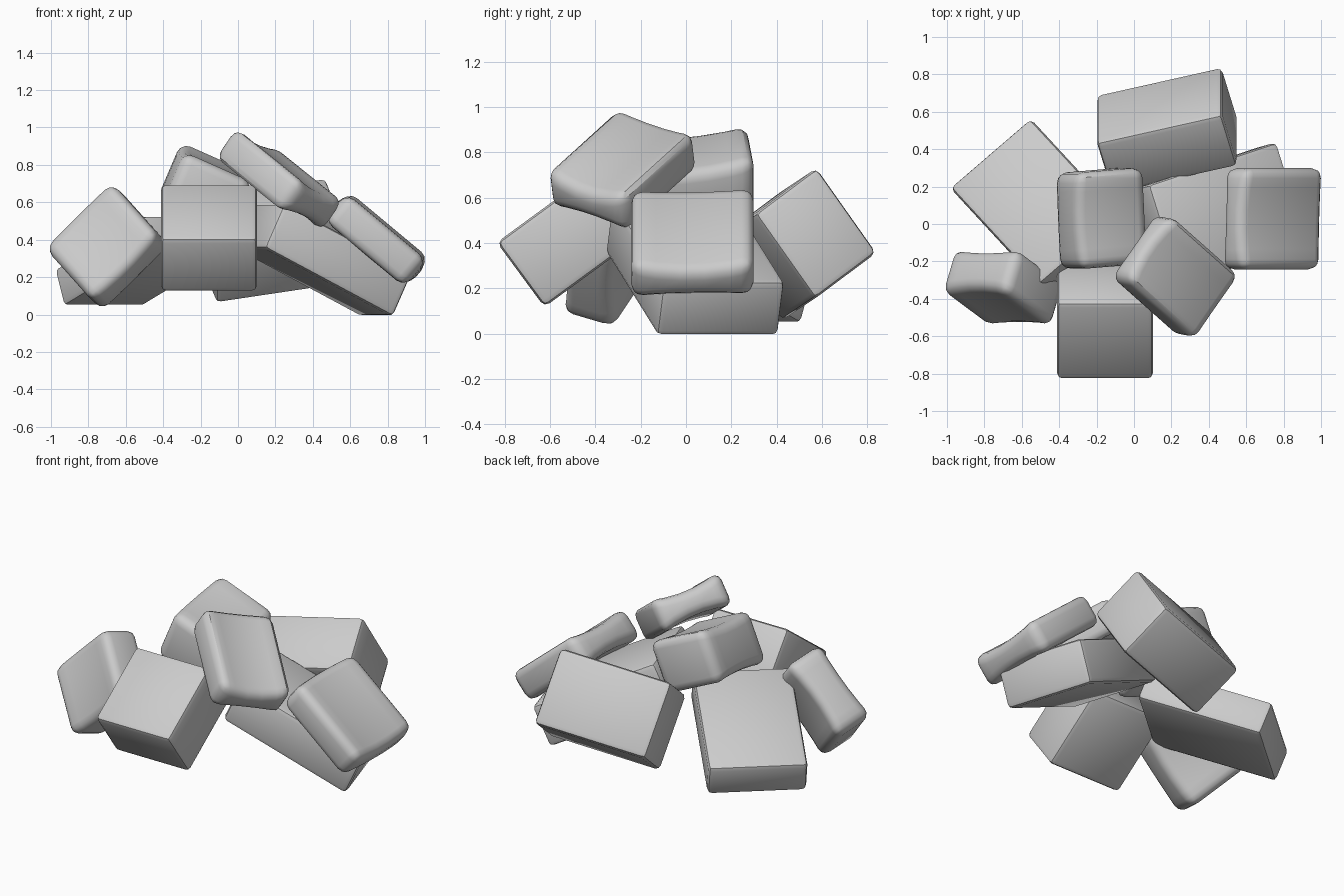
import bpy, bmesh
from mathutils import Vector, Matrix

if "Cube" in bpy.data.objects:
    bpy.data.objects.remove(bpy.data.objects["Cube"])


def rock(name, center, u, v, w, bevel, segments, pinch=0.0):
    """Rounded block spanned by three edge vectors; pinch thins it midway along u."""
    bm = bmesh.new()
    bmesh.ops.create_cube(bm, size=1.0)
    if pinch:
        along = [e for e in bm.edges
                 if abs(e.verts[0].co.x - e.verts[1].co.x) > 0.5]
        bmesh.ops.subdivide_edges(bm, edges=along, cuts=4)
        for p in bm.verts:
            mid = 1 - (2 * p.co.x) ** 2
            # ends stay thick, the middle is hollowed, the sides bow outwards
            p.co.x *= 1.05
            p.co.y *= 1.0 + 0.06 * mid
            p.co.z *= 1.09 - pinch * mid
    cols = Matrix((Vector(u), Vector(v), Vector(w))).transposed()
    bm.transform(Matrix.Translation(center) @ cols.to_4x4())
    bmesh.ops.recalc_face_normals(bm, faces=bm.faces[:])
    sharp = [e for e in bm.edges if e.calc_face_angle(0) > 0.9]
    bmesh.ops.bevel(bm, geom=sharp, offset=bevel, offset_type='OFFSET',
                    segments=segments, profile=0.5, affect='EDGES',
                    clamp_overlap=True)
    mesh = bpy.data.meshes.new(name)
    bm.to_mesh(mesh)
    bm.free()
    ob = bpy.data.objects.new(name, mesh)
    bpy.context.collection.objects.link(ob)
    bpy.ops.object.select_all(action='DESELECT')
    ob.select_set(True)
    bpy.context.view_layer.objects.active = ob
    bpy.ops.object.shade_smooth_by_angle(angle=0.6)
    return ob


# Squared blocks forming the base of the pile: name, centre, three edge vectors
blocks = [
    ("front_block", (-0.155, -0.525, 0.41),
     (0.515, 0, 0), (0, 0.41, 0.30), (0, -0.21, 0.285)),
    ("back_block", (0.176, 0.50, 0.395),
     (0.67, 0.15, 0.10), (0, 0.265, -0.375), (0.085, -0.275, -0.205)),
    ("left_slab", (-0.507, 0.095, 0.287),
     (0.43, 0.37, 0), (0.48, -0.52, 0.29), (0.05, -0.055, -0.20)),
    ("right_slab", (0.455, 0.04, 0.292),
     (0.69, 0.23, -0.37), (-0.17, 0.54, 0), (0.105, 0.03, 0.24)),
]
for b in blocks:
    rock(*b, bevel=0.028, segments=2)

# Worn, hollowed stones leaning on and lying over the base (last value: hollowing)
stones = [
    ("left_stone", (-0.70, -0.34, 0.362),
     (0.34, 0, 0.335), (0.255, -0.19, -0.285), (0.065, 0.22, -0.065), 0.17),
    ("upper_stone", (-0.175, 0.03, 0.667),
     (-0.02, 0.49, 0.06), (0.36, 0.03, -0.16), (0.12, 0, 0.28), 0.14),
    ("top_stone", (0.22, -0.28, 0.722),
     (0.23, 0.33, -0.11), (0.36, -0.32, -0.29), (0.11, -0.02, 0.16), 0.34),
    ("outer_right_stone", (0.742, 0.028, 0.402),
     (0.015, 0.515, 0.01), (0.42, 0, -0.35), (0.12, 0, 0.145), 0.28),
]
for *s, hollow in stones:
    rock(*s, bevel=0.055, segments=3, pinch=hollow)
